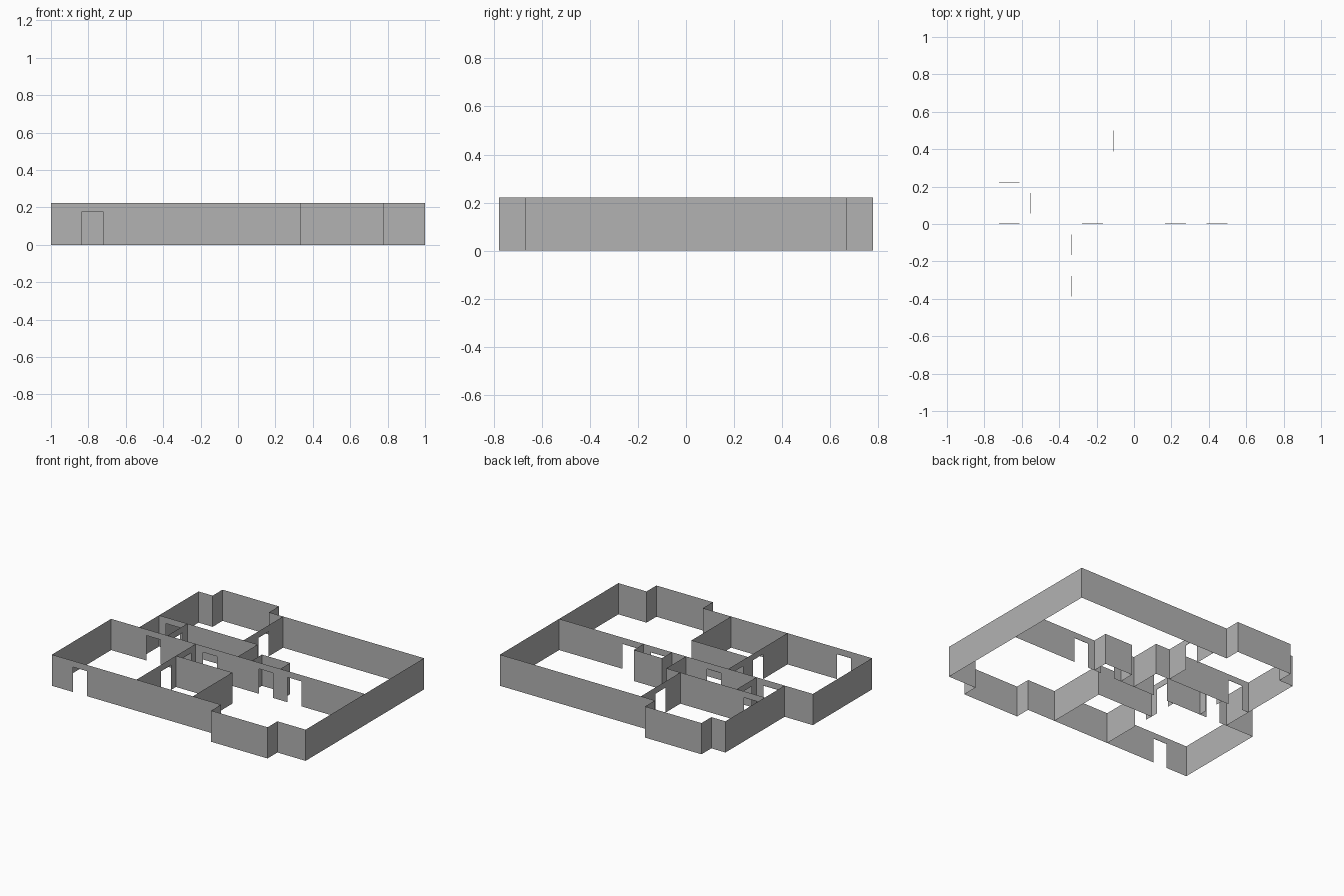
import bpy

if "Cube" in bpy.data.objects:
    bpy.data.objects.remove(bpy.data.objects["Cube"])

U = 1 / 9          # plan module
HEIGHT = 2.0       # wall height in modules
DOOR_H = 1.6       # door opening height
DOOR_W = 1.0       # door opening width
SOFFIT = 0.02      # hairline lintel underside

# Mid-grey wall paint
paint = bpy.data.materials.new("wall_grey")
paint.diffuse_color = (0.45, 0.45, 0.45, 1)
paint.use_nodes = True
paint.node_tree.nodes["Principled BSDF"].inputs["Base Color"].default_value = paint.diffuse_color


class WallSet:
    """Collects single-sheet walls and turns them into one object."""
    def __init__(self):
        self.verts, self.faces, self.index = [], [], {}

    def vert(self, x, y, z):
        key = (round(x, 4), round(y, 4), round(z, 4))
        if key not in self.index:
            self.index[key] = len(self.verts)
            self.verts.append((x * U, y * U, z * U))
        return self.index[key]

    def wall(self, a, b, doors=()):
        # doors: centre coordinates along the wall's own axis
        axis = 0 if a[1] == b[1] else 1
        lo, hi = sorted((a[axis], b[axis]))
        fixed = a[1 - axis]

        def v(t, z, off=0):
            f = fixed + off
            return self.vert(t, f, z) if axis == 0 else self.vert(f, t, z)

        outline = [v(lo, HEIGHT), v(lo, 0)]
        for d in sorted(doors):
            l, r = d - DOOR_W / 2, d + DOOR_W / 2
            outline += [v(l, 0), v(l, DOOR_H), v(r, DOOR_H), v(r, 0)]
            self.faces.append([v(l, DOOR_H), v(r, DOOR_H),
                               v(r, DOOR_H, SOFFIT), v(l, DOOR_H, SOFFIT)])
        outline += [v(hi, 0), v(hi, HEIGHT)]
        self.faces.append(outline)

    def build(self, name):
        me = bpy.data.meshes.new(name)
        me.from_pydata(self.verts, [], self.faces)
        me.materials.append(paint)
        me.update()
        ob = bpy.data.objects.new(name, me)
        bpy.context.collection.objects.link(ob)
        return ob


# Outer walls with front and back bays
outer = WallSet()
loop = [(3, -6), (3, -7), (7, -7), (7, -6), (9, -6), (9, 6), (-2, 6),
        (-2, 7), (-6, 7), (-6, 6), (-7, 6), (-7, 0)]
for a, b in zip(loop, loop[1:]):
    outer.wall(a, b)
outer.wall((-9, 0), (-9, -6))
outer.wall((-9, -6), (3, -6), doors=[-7])
outer.build("outer_walls")

# Long central wall
spine = WallSet()
spine.wall((-9, 0), (9, 0), doors=[-6, -2, 2, 4])
spine.build("central_wall")

# Front room partitions
front = WallSet()
front.wall((-3, -6), (-3, 0), doors=[-3, -1])
front.wall((-3, -2), (1, -2))
front.wall((1, -6), (1, -2))
front.build("front_partitions")

# Back room partitions
back = WallSet()
back.wall((-7, 2), (0, 2), doors=[-6])
back.wall((-5, 0), (-5, 2), doors=[1])
back.wall((0, 0), (0, 2))
back.wall((-1, 2), (-1, 6), doors=[4])
back.build("back_partitions")

# Closet
closet = WallSet()
closet.wall((1, 0), (1, 1))
closet.wall((1, 1), (3, 1))
closet.wall((3, 0), (3, 1))
closet.build("closet_walls")
